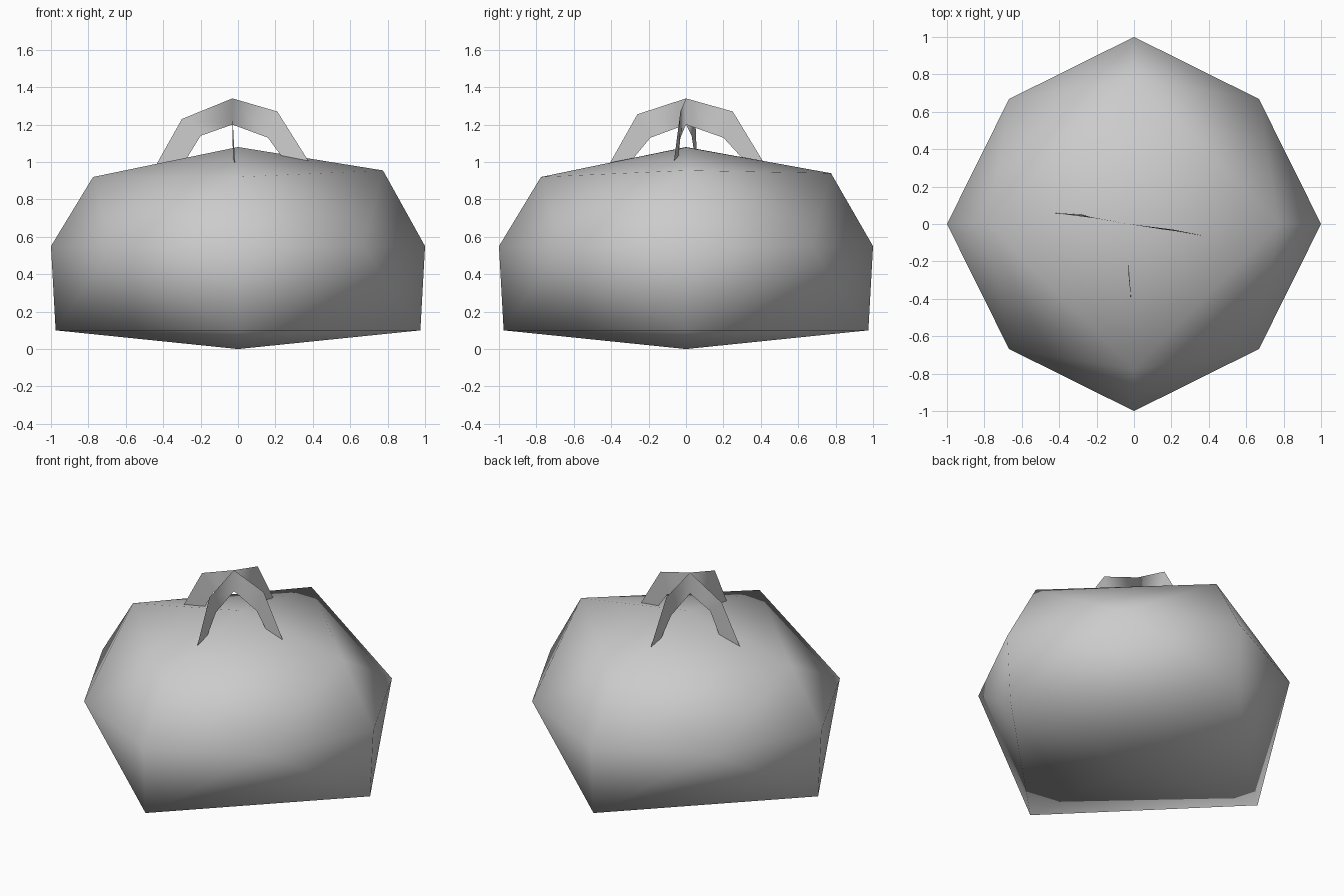
import bpy, bmesh
from math import sin, cos, pi

cube = bpy.data.objects.get("Cube")
if cube:
    bpy.data.objects.remove(cube, do_unlink=True)

grey = bpy.data.materials.new("light_grey")
grey.use_nodes = True
colour = (0.6, 0.6, 0.6, 1)
grey.diffuse_color = colour
grey.node_tree.nodes["Principled BSDF"].inputs["Base Color"].default_value = colour


def finish(name, bm):
    """Turn a bmesh into a smooth shaded grey object."""
    for face in bm.faces:
        face.smooth = True
    mesh = bpy.data.meshes.new(name)
    bm.to_mesh(mesh)
    bm.free()
    mesh.materials.append(grey)
    obj = bpy.data.objects.new(name, mesh)
    bpy.context.scene.collection.objects.link(obj)
    return obj


# Body: four-cornered top and bottom rings around an eight-cornered waist
def ring(bm, radius, heights, turn=0.0):
    verts = []
    for i, z in enumerate(heights):
        a = -pi / 2 + i * pi / 2 + turn
        verts.append(bm.verts.new((radius * cos(a), radius * sin(a), z)))
    return verts


bm = bmesh.new()
top = ring(bm, 0.775, (0.92, 0.955, 0.94, 0.92))
waist = ring(bm, 1.0, [0.55] * 4)
side = ring(bm, 0.945, [0.55] * 4, pi / 4)
base = ring(bm, 0.975, [0.1] * 4)
crown = bm.verts.new((0, 0, 1.08))
foot = bm.verts.new((0, 0, 0))
for i in range(4):
    j = (i + 1) % 4
    loop = [top[i], waist[i], base[i], base[j], waist[j], top[j]]
    for k in range(6):
        bm.faces.new((loop[k], loop[(k + 1) % 6], side[i]))
    bm.faces.new((crown, top[i], top[j]))
    bm.faces.new((foot, base[j], base[i]))
bmesh.ops.recalc_face_normals(bm, faces=bm.faces[:])
finish("body", bm)


# Handles: two thin arched strips crossing at the peak
def add_arch(bm, rows, place):
    pairs = []
    for outer_u, outer_z, inner_u, inner_z, outer_v, inner_v in rows:
        pairs.append((bm.verts.new(place(outer_u, outer_v, outer_z)),
                      bm.verts.new(place(inner_u, inner_v, inner_z))))
    for (a, b), (c, d) in zip(pairs, pairs[1:]):
        bm.faces.new((a, b, d, c))


cross_arch = [
    (-0.44, 0.98, -0.28, 1.01, 0.06, 0.05),
    (-0.30, 1.23, -0.20, 1.14, 0.05, 0.03),
    (-0.03, 1.34, -0.03, 1.20, 0.0, 0.0),
    (0.21, 1.27, 0.16, 1.13, -0.03, -0.03),
    (0.38, 1.0, 0.24, 1.02, -0.065, -0.04),
]
long_arch = [
    (-0.415, 0.98, -0.29, 1.01, -0.015, -0.025),
    (-0.26, 1.255, -0.19, 1.13, -0.03, -0.03),
    (0.0, 1.34, 0.0, 1.20, -0.03, -0.03),
    (0.25, 1.27, 0.20, 1.13, -0.03, -0.03),
    (0.42, 0.99, 0.31, 1.01, -0.03, -0.03),
]
bm = bmesh.new()
add_arch(bm, cross_arch, lambda u, v, z: (u, v, z))
add_arch(bm, long_arch, lambda u, v, z: (v, u, z))
bmesh.ops.remove_doubles(bm, verts=bm.verts[:], dist=0.001)
finish("crossed_handles", bm)
